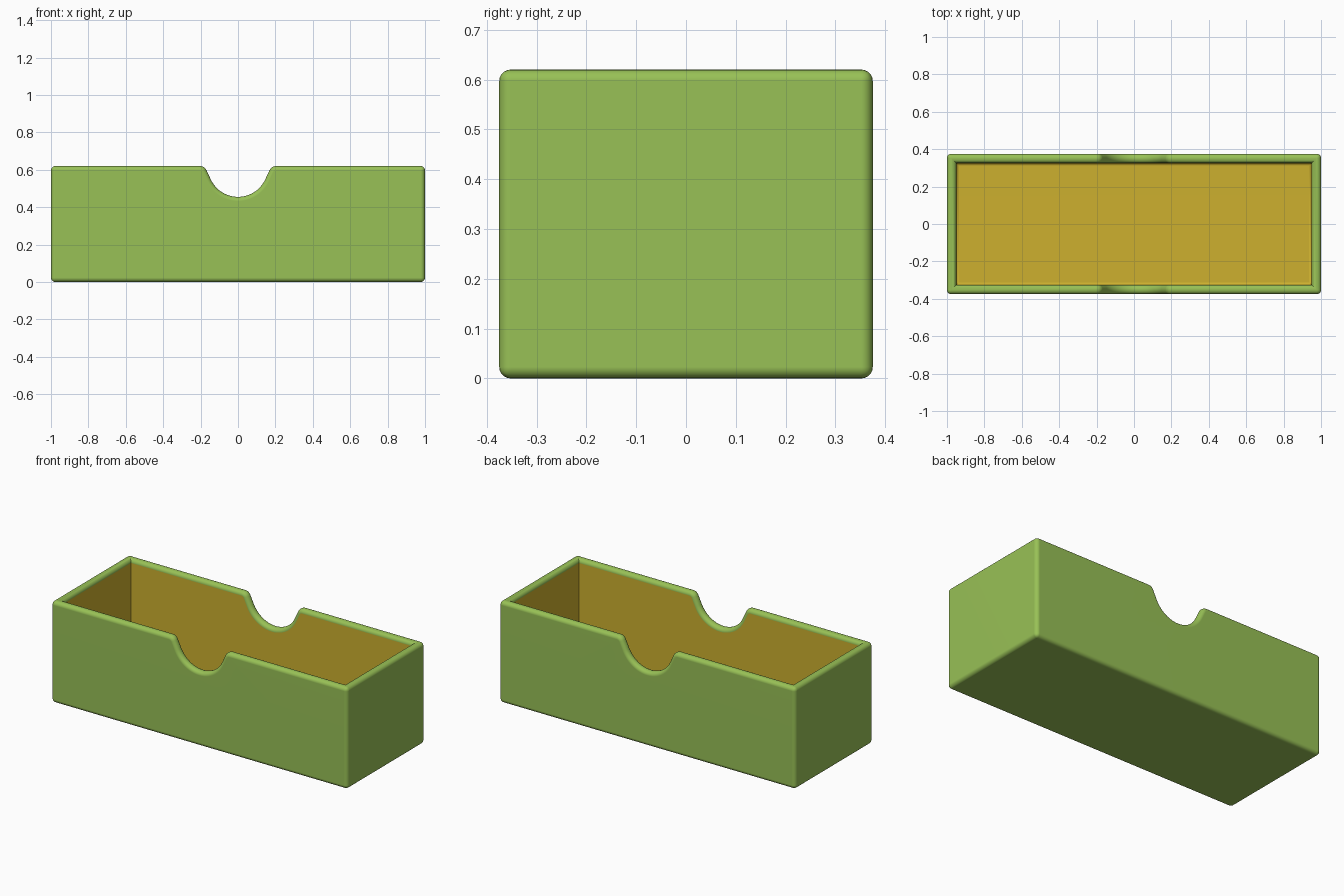
import bpy, bmesh
from math import sin, cos, tan, radians

cube = bpy.data.objects.get("Cube")
if cube:
    bpy.data.objects.remove(cube, do_unlink=True)

HX, HY, TOP, WALL = 1.0, 0.375, 0.62, 0.05


def material(name, rgb):
    m = bpy.data.materials.new(name)
    m.use_nodes = True
    color = (*rgb, 1.0)
    m.diffuse_color = color
    m.node_tree.nodes["Principled BSDF"].inputs["Base Color"].default_value = color
    return m


def notch_profile():
    """Finger notch in x, z: round bottom, sloped sides, rounded shoulders."""
    r, cz, f, a = 0.16, 0.615, 0.04, radians(25)
    half = [(r * sin(t), cz - r * cos(t))
            for t in [i / 12 * (radians(90) - a) for i in range(13)]]
    z_tan = TOP - f * (1 - sin(a))
    x_tan = half[-1][0] + (z_tan - half[-1][1]) * tan(a)
    fx = x_tan + f * cos(a)
    for i in range(9):
        t = a + (radians(90) - a) * i / 8
        half.append((fx - f * cos(t), TOP - f + f * sin(t)))
    return [(-x, z) for x, z in reversed(half[1:])] + half


bm = bmesh.new()
NOTCH = notch_profile()


def shell(hx, hy, z0, inside):
    """One skin of the box; returns its rim loops and floor vertices."""
    top, low = [], []
    for y in (-hy, hy):
        pts = [(-hx, TOP)] + NOTCH + [(hx, TOP)]
        top.append([bm.verts.new((x, y, z)) for x, z in pts])
        low.append([bm.verts.new((x, y, z0)) for x in (-hx, hx)])
    (f, b), (lf, lb) = top, low
    faces = [bm.faces.new(loop) for loop in (
        lf + f[::-1], lb + b[::-1],
        [lf[0], lb[0], b[0], f[0]], [lf[1], lb[1], b[-1], f[-1]],
        [lf[0], lf[1], lb[1], lb[0]])]
    for face in faces:
        face.material_index = int(inside)
    return f, b, lf + lb


of, ob, outer_floor = shell(HX, HY, 0, False)
nf, nb, inner_floor = shell(HX - WALL, HY - WALL, WALL, True)

# Top rim joining the two skins
for o, n in ((of, nf), (ob, nb)):
    for i in range(len(o) - 1):
        bm.faces.new((o[i], o[i + 1], n[i + 1], n[i]))
for i in (0, -1):
    bm.faces.new((of[i], ob[i], nb[i], nf[i]))
bmesh.ops.recalc_face_normals(bm, faces=bm.faces)

# Collect the edges to round
floor_set, outer_set = set(inner_floor), set(of + ob + outer_floor)
rim_set = set(nf + nb)
floor_edges = [e for e in bm.edges if all(v in floor_set for v in e.verts)]
round_edges = []
for e in bm.edges:
    if all(v in rim_set for v in e.verts):
        round_edges.append(e)
    elif all(v in outer_set for v in e.verts):
        round_edges.append(e)


def round_off(edges, size, segments, mat):
    bmesh.ops.bevel(bm, geom=edges, offset=size, segments=segments, profile=0.5,
                    affect='EDGES', clamp_overlap=False, material=mat)


round_off(round_edges, 0.023, 5, 0)
round_off([e for e in floor_edges if e.is_valid], 0.015, 3, 1)

mesh = bpy.data.meshes.new("open_box")
bm.to_mesh(mesh)
bm.free()
mesh.materials.append(material("leaf green", (0.314, 0.533, 0.093)))
mesh.materials.append(material("mustard yellow", (0.61, 0.434, 0.028)))
box = bpy.data.objects.new("open_box", mesh)
bpy.context.collection.objects.link(box)

# Smooth rounded edges, flat walls
bpy.ops.object.select_all(action='DESELECT')
box.select_set(True)
bpy.context.view_layer.objects.active = box
bpy.ops.object.shade_smooth_by_angle(angle=radians(35))
weighted = box.modifiers.new("flat_walls", 'WEIGHTED_NORMAL')
weighted.keep_sharp = True
